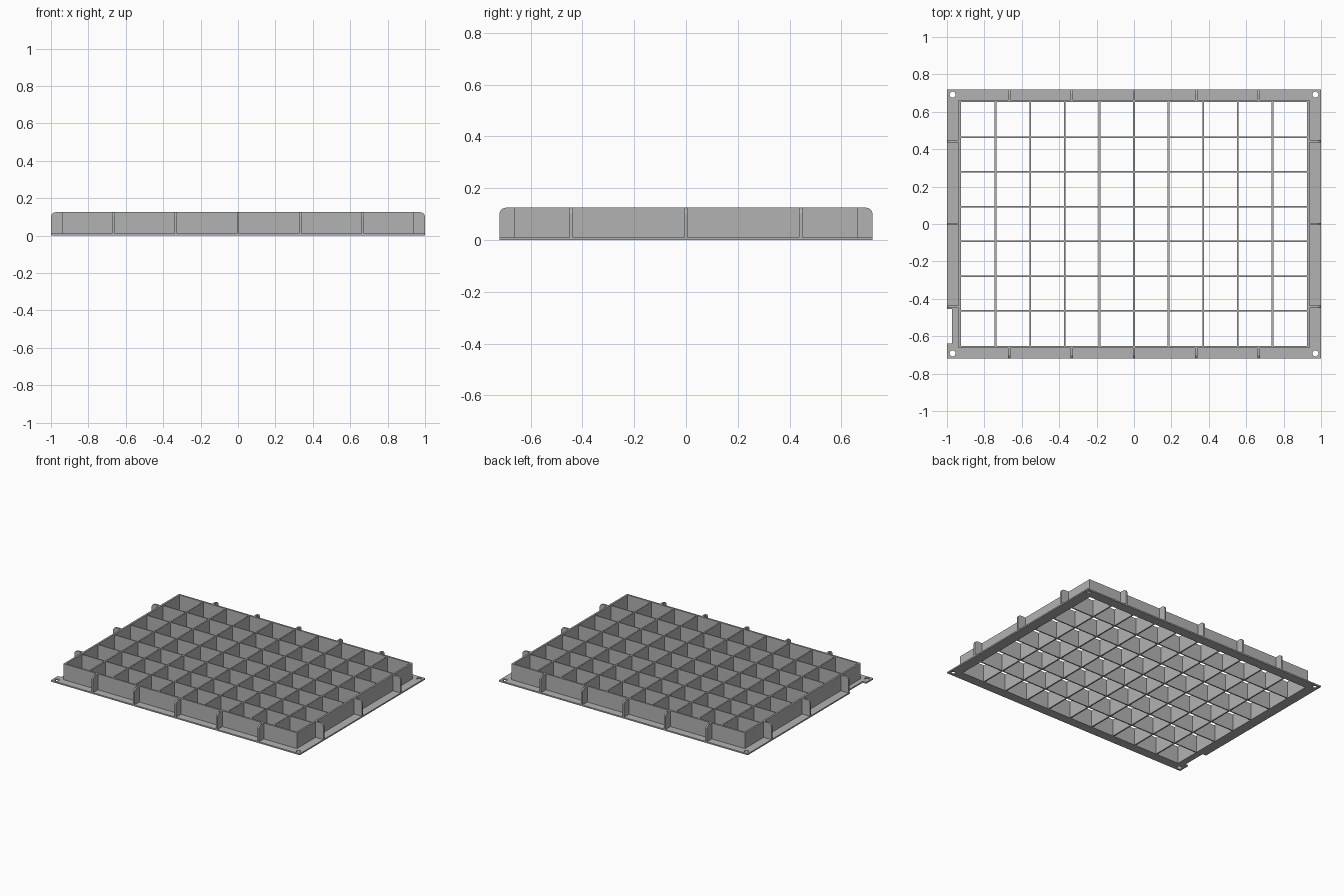
import bpy, bmesh, math
from mathutils import Matrix, Vector

old = bpy.data.objects.get("Cube")
if old:
    bpy.data.objects.remove(old, do_unlink=True)

# Overall sizes
HX, HY = 1.0, 0.72          # flange half size
WX, WY = 0.938, 0.664       # wall outer half size
WALL, FLANGE, TOP = 0.013, 0.01, 0.125
COLS, ROWS = 10, 7

grey = bpy.data.materials.new("grey plastic")
grey.use_nodes = True
COLOUR = (0.45, 0.45, 0.45, 1)
grey.diffuse_color = COLOUR
grey.node_tree.nodes["Principled BSDF"].inputs["Base Color"].default_value = COLOUR


def make(name, bm):
    bmesh.ops.recalc_face_normals(bm, faces=bm.faces)
    mesh = bpy.data.meshes.new(name)
    bm.to_mesh(mesh)
    bm.free()
    mesh.materials.append(grey)
    ob = bpy.data.objects.new(name, mesh)
    bpy.context.collection.objects.link(ob)
    return ob


def add_box(bm, x0, x1, y0, y1, z0, z1):
    mat = Matrix.Translation(((x0 + x1) / 2, (y0 + y1) / 2, (z0 + z1) / 2))
    bmesh.ops.create_cube(bm, size=1, matrix=mat @ Matrix.Diagonal((x1 - x0, y1 - y0, z1 - z0, 1)))


def ring(name, ox, oy, ix, iy, z0, z1):
    """Rectangular frame: outer and inner loops bridged at both heights."""
    bm = bmesh.new()
    signs = [(-1, -1), (1, -1), (1, 1), (-1, 1)]
    loops = [[bm.verts.new((sx * x, sy * y, z)) for sx, sy in signs]
             for x, y, z in ((ox, oy, z0), (ox, oy, z1), (ix, iy, z1), (ix, iy, z0))]
    for k in range(4):
        a, b = loops[k], loops[(k + 1) % 4]
        for i in range(4):
            j = (i + 1) % 4
            bm.faces.new((a[i], a[j], b[j], b[i]))
    return make(name, bm)


# Base flange with corner holes and an edge notch
flange = ring("base_flange", HX, HY, WX - WALL, WY - WALL, 0, FLANGE)
bm = bmesh.new()
for sx in (-1, 1):
    for sy in (-1, 1):
        bmesh.ops.create_cone(bm, cap_ends=True, segments=16, radius1=0.016, radius2=0.016,
                              depth=0.1, matrix=Matrix.Translation((sx * 0.97, sy * 0.692, 0)))
add_box(bm, -1.1, -0.972, -0.64, -0.455, -0.05, 0.05)
cutter = make("flange_cutter", bm)
cutter.hide_render = True
cutter.hide_viewport = True
cut = flange.modifiers.new("holes", "BOOLEAN")
cut.operation = 'DIFFERENCE'
cut.object = cutter
cut.solver = 'EXACT'

# Outer wall
ring("outer_wall", WX, WY, WX - WALL, WY - WALL, FLANGE, TOP)

# Divider grid
IX, IY = WX - WALL, WY - WALL
bm = bmesh.new()
for i in range(1, COLS):
    x = -IX + 2 * IX * i / COLS
    add_box(bm, x - 0.005, x + 0.005, -IY, IY, 0, TOP - 0.004)
make("long_dividers", bm)
bm = bmesh.new()
for i in range(1, ROWS):
    y = -IY + 2 * IY * i / ROWS
    add_box(bm, -IX, IX, y - 0.004, y + 0.004, 0, TOP - 0.004)
make("cross_dividers", bm)


# Outer ribs with a rounded top corner
def add_rib(bm, origin, out, length):
    side = Vector((-out.y, out.x, 0)) * 0.006
    r = 0.025
    profile = [(0, FLANGE), (length, FLANGE)]
    for k in range(7):
        a = math.pi / 2 * k / 6
        profile.append((length - r + r * math.cos(a), TOP - r + r * math.sin(a)))
    profile.append((0, TOP))
    rows = [[bm.verts.new(origin + out * d + s * side + Vector((0, 0, z))) for d, z in profile]
            for s in (-1, 1)]
    for row in rows:
        bm.faces.new(row)
    n = len(profile)
    for i in range(n):
        j = (i + 1) % n
        bm.faces.new((rows[0][i], rows[0][j], rows[1][j], rows[1][i]))


bm = bmesh.new()
for s in (-1, 1):
    for i in range(-2, 3):
        add_rib(bm, Vector((i / 3, s * WY, 0)), Vector((0, s, 0)), HY - WY)
    for i in range(-1, 2):
        add_rib(bm, Vector((s * WX, i * 0.443, 0)), Vector((s, 0, 0)), HX - WX)
make("outer_ribs", bm)
